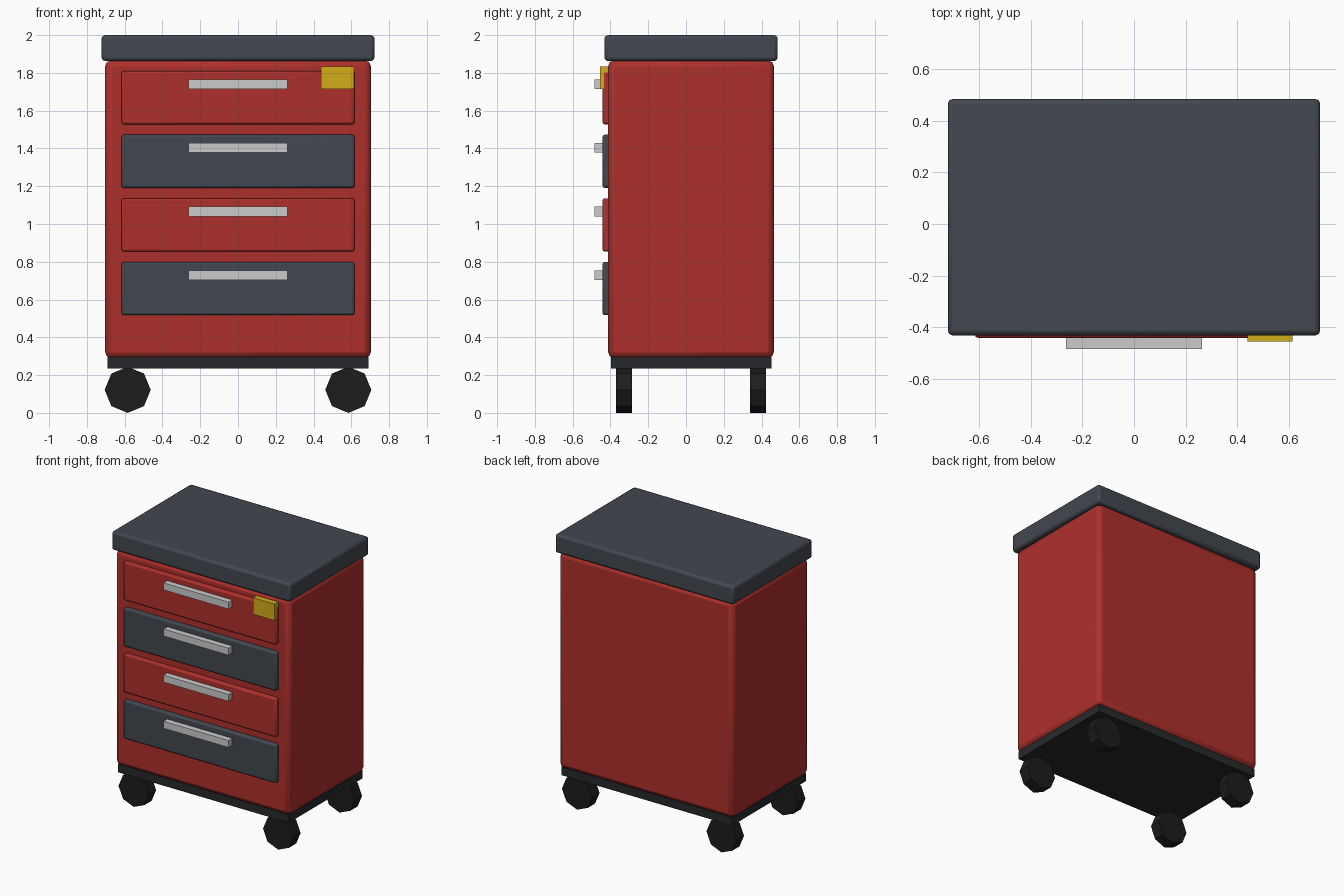
import bpy
from math import radians

if "Cube" in bpy.data.objects:
    bpy.data.objects.remove(bpy.data.objects["Cube"])


def material(name, r, g, b):
    m = bpy.data.materials.new(name)
    m.diffuse_color = (r, g, b, 1)
    m.use_nodes = True
    m.node_tree.nodes["Principled BSDF"].inputs["Base Color"].default_value = m.diffuse_color
    return m


RED = material("red_paint", 0.42, 0.03, 0.025)
SLATE = material("slate_paint", 0.055, 0.065, 0.08)
BLACK = material("black_rubber", 0.012, 0.012, 0.013)
BASE = material("base_paint", 0.02, 0.022, 0.025)
SILVER = material("silver_metal", 0.65, 0.65, 0.67)
YELLOW = material("yellow_label", 0.65, 0.42, 0.01)


def box(name, x, y, z, mat, bevel=0.0):
    """Box from (min, max) ranges, with optional rounded edges."""
    ranges = (x, y, z)
    bpy.ops.mesh.primitive_cube_add(size=1, location=[(a + b) / 2 for a, b in ranges])
    ob = bpy.context.object
    ob.name = name
    ob.scale = [b - a for a, b in ranges]
    bpy.ops.object.transform_apply(location=False, rotation=False, scale=True)
    ob.data.materials.append(mat)
    if bevel:
        mod = ob.modifiers.new("edge_bevel", 'BEVEL')
        mod.width = bevel
        mod.segments = 2
        bpy.ops.object.shade_smooth_by_angle(angle=radians(30))
    return ob


# Cabinet shell, worktop and base plate
box("cabinet_body", (-0.704, 0.704), (-0.413, 0.466), (0.29, 1.867), RED, 0.033)
box("worktop", (-0.722, 0.722), (-0.432, 0.485), (1.863, 2.0), SLATE, 0.018)
box("base_plate", (-0.69, 0.69), (-0.398, 0.452), (0.235, 0.295), BASE)

# Four drawers with bar handles, alternating colours
for i in range(4):
    zc = 1.669 - 0.337 * i
    box(f"drawer_front_{i + 1}", (-0.617, 0.617), (-0.442, -0.395),
        (zc - 0.141, zc + 0.141), SLATE if i % 2 else RED, 0.012)
    box(f"drawer_handle_{i + 1}", (-0.263, 0.263), (-0.485, -0.437),
        (zc + 0.046, zc + 0.097), SILVER)

# Lock plate on the top drawer
box("lock_plate", (0.44, 0.615), (-0.455, -0.41), (1.714, 1.834), YELLOW)

# Eight-sided caster wheels
for side, sx in (("left", -1), ("right", 1)):
    for end, y in (("front", -0.328), ("back", 0.381)):
        bpy.ops.mesh.primitive_cylinder_add(
            vertices=8, radius=0.122, depth=0.085,
            location=(sx * 0.584, y, 0.122), rotation=(radians(90), 0, 0))
        wheel = bpy.context.object
        wheel.name = f"{end}_{side}_wheel"
        wheel.data.materials.append(BLACK)
